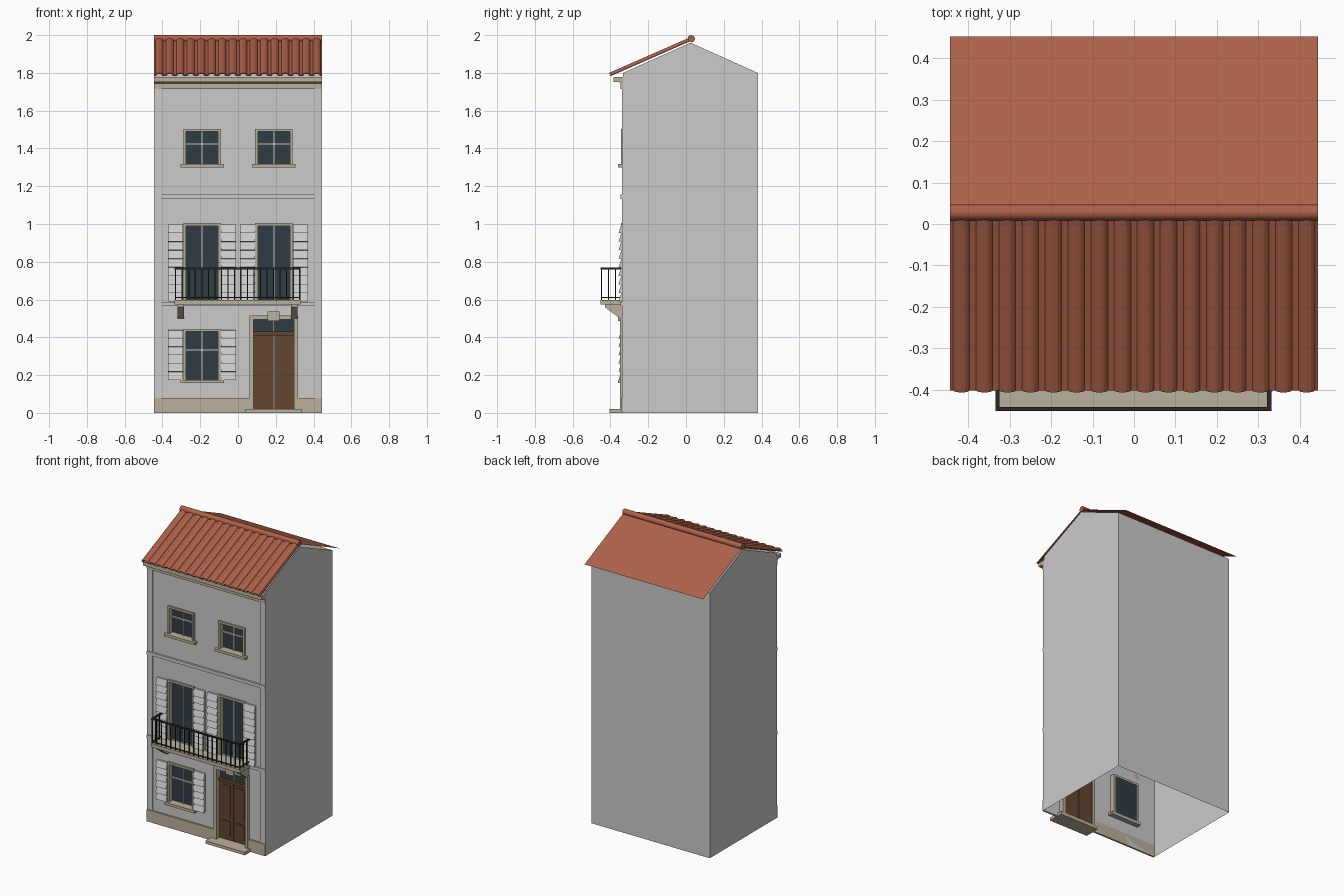
import bpy, bmesh, math
from mathutils import Vector

if "Cube" in bpy.data.objects:
    bpy.data.objects.remove(bpy.data.objects["Cube"])


def material(name, r, g, b):
    m = bpy.data.materials.new(name)
    m.diffuse_color = (r, g, b, 1)
    m.use_nodes = True
    m.node_tree.nodes["Principled BSDF"].inputs["Base Color"].default_value = m.diffuse_color
    return m


STONE = material("stone", 0.50, 0.44, 0.33)
GLASS = material("glass", 0.03, 0.045, 0.06)
WOOD = material("wood", 0.13, 0.06, 0.03)
TILE = material("tile", 0.42, 0.12, 0.065)
IRON = material("iron", 0.02, 0.02, 0.022)


def finish(name, bm, mat=None, normals=True):
    if normals:
        bmesh.ops.recalc_face_normals(bm, faces=bm.faces)
    me = bpy.data.meshes.new(name)
    bm.to_mesh(me)
    bm.free()
    ob = bpy.data.objects.new(name, me)
    bpy.context.collection.objects.link(ob)
    if mat:
        me.materials.append(mat)
    return ob


def boxes(name, items, mat=None):
    """Each item is x0, x1, y0, y1, z0, z1."""
    bm = bmesh.new()
    for x0, x1, y0, y1, z0, z1 in items:
        vs = bmesh.ops.create_cube(bm, size=1)["verts"]
        for v in vs:
            v.co = (x0 + (v.co.x + .5) * (x1 - x0), y0 + (v.co.y + .5) * (y1 - y0),
                    z0 + (v.co.z + .5) * (z1 - z0))
    return finish(name, bm, mat)


def prism(name, pts, spans, mat=None):
    """Extrude a (y, z) profile along x over each span."""
    bm = bmesh.new()
    for x0, x1 in spans:
        f = bm.faces.new([bm.verts.new((x0, y, z)) for y, z in pts])
        r = bmesh.ops.extrude_face_region(bm, geom=[f])
        for g in r["geom"]:
            if isinstance(g, bmesh.types.BMVert):
                g.co.x = x1
        if not f.is_valid or len(f.link_loops if hasattr(f, "link_loops") else [1]) == 0:
            continue
        if all(len(e.link_faces) == 1 for e in f.edges):
            continue
    return finish(name, bm, mat)


W, YF, YB = 0.445, -0.333, 0.38
C, H = 0.19, 0.085          # opening centre and half width
# openings: name, x0, x1, z0, z1
OPEN = [("ground_window", -C - H, -C + H, 0.175, 0.43),
        ("balcony_door_left", -C - H, -C + H, 0.59, 0.99),
        ("balcony_door_right", C - H, C + H, 0.59, 0.99),
        ("upper_window_left", -C - H, -C + H, 1.317, 1.49),
        ("upper_window_right", C - H, C + H, 1.317, 1.49),
        ("door", 0.083, 0.297, 0.0, 0.495)]

# house shell: front grid with openings, gables, back, open underneath
bm = bmesh.new()
xs = sorted({-W, W, *[o[1] for o in OPEN], *[o[2] for o in OPEN]})
zs = sorted({0, 1.8, *[o[3] for o in OPEN], *[o[4] for o in OPEN]})
for x0, x1 in zip(xs, xs[1:]):
    for z0, z1 in zip(zs, zs[1:]):
        cx, cz = (x0 + x1) / 2, (z0 + z1) / 2
        if not any(o[1] < cx < o[2] and o[3] < cz < o[4] for o in OPEN):
            bm.faces.new([bm.verts.new(p) for p in
                          ((x0, YF, z0), (x1, YF, z0), (x1, YF, z1), (x0, YF, z1))])
gable = [(YF, 0), (YB, 0), (YB, 1.8), (0.024, 1.96), (YF, 1.8)]
bm.faces.new([bm.verts.new((W, y, z)) for y, z in gable])
bm.faces.new([bm.verts.new((-W, y, z)) for y, z in reversed(gable)])
bm.faces.new([bm.verts.new(p) for p in
              ((W, YB, 0), (-W, YB, 0), (-W, YB, 1.8), (W, YB, 1.8))])
bmesh.ops.remove_doubles(bm, verts=bm.verts, dist=1e-5)
finish("house_walls", bm, normals=False)

# wall trim
boxes("corner_pilasters", [(s * 0.425 - 0.02, s * 0.425 + 0.02, -0.34, YF, 0.08, 1.72)
                           for s in (-1, 1)])
boxes("string_courses", [(-W, W, -0.346, YF, z, z + 0.022) for z in (0.565, 1.133)])
boxes("plinth", [(-W, 0.06, -0.345, YF, 0, 0.08), (0.315, W, -0.345, YF, 0, 0.08)], STONE)
prism("cornice", [(YF, 1.715), (-0.346, 1.715), (-0.346, 1.745), (-0.358, 1.752),
                  (-0.385, 1.752), (-0.385, 1.778), (YF, 1.778)], [(-W, W)], STONE)

# windows and balcony doors
for name, x0, x1, z0, z1 in OPEN[:-1]:
    t, c = 0.014, (x0 + x1) / 2
    boxes(name + "_surround", [(x0 - t, x0, -0.345, -0.30, z0, z1 + t),
                               (x1, x1 + t, -0.345, -0.30, z0, z1 + t),
                               (x0, x1, -0.345, -0.30, z1, z1 + t)], STONE)
    boxes(name + "_glass", [(x0, x1, -0.308, -0.302, z0, z1)], GLASS)
    bars = [(c - 0.005, c + 0.005, -0.318, -0.308, z0, z1)]
    if "door" not in name:
        zm = z0 + (z1 - z0) * 0.62
        bars.append((x0, x1, -0.318, -0.308, zm - 0.005, zm + 0.005))
        boxes(name + "_sill", [(x0 - 0.03, x1 + 0.03, -0.36, -0.30, z0 - 0.018, z0)], STONE)
    boxes(name + "_bars", bars)
    # louvred shutters
    if "upper" not in name:
        n = round((z1 - z0) / 0.043)
        h = (z1 + 0.008 - z0) / n
        prof = [(YF, z0)]
        for i in range(n):
            prof += [(-0.357, z0 + i * h), (-0.343, z0 + (i + 0.97) * h)]
        prof.append((YF, z0 + n * h))
        prism(name + "_shutters", prof, [(x0 - 0.095, x0 - 0.016), (x1 + 0.016, x1 + 0.095)])

# front door
boxes("door_surround", [(0.06, 0.083, -0.35, -0.30, 0, 0.515),
                        (0.297, 0.318, -0.35, -0.30, 0, 0.515),
                        (0.083, 0.297, -0.35, -0.30, 0.495, 0.515)], STONE)
boxes("door_keystone", [(0.157, 0.22, -0.36, YF, 0.487, 0.537)], STONE)
boxes("door_step", [(0.04, 0.335, -0.405, -0.30, 0, 0.02)], STONE)
boxes("transom_glass", [(0.083, 0.297, -0.308, -0.302, 0.425, 0.495)], GLASS)
boxes("transom_bar", [(0.186, 0.194, -0.316, -0.308, 0.425, 0.495)])
leaf = [(0.083, 0.297, -0.325, -0.302, 0.41, 0.43)]
for s in (-1, 1):
    a, b = sorted((C + s * 0.002, C + s * 0.107))
    leaf.append((a, b, -0.315, -0.302, 0.02, 0.41))
    leaf += [(a + 0.022, b - 0.022, -0.321, -0.315, p, q) for p, q in ((0.05, 0.15), (0.18, 0.39))]
boxes("door_leaves", leaf, WOOD)

# balcony slab and brackets
boxes("balcony_slab", [(-0.335, 0.332, -0.452, YF, 0.573, 0.597)], STONE)
prism("balcony_brackets", [(YF, 0.573), (-0.43, 0.573), (-0.43, 0.56), (-0.35, 0.5), (YF, 0.5)],
      [(-0.32, -0.285), (0.28, 0.315)], STONE)

# balcony railing
XA, XB, YR, r = -0.33, 0.327, -0.447, 0.0028
rail = []
for z, t in ((0.765, 0.005), (0.61, 0.003)):
    rail.append((XA - t, XB + t, YR - t, YR + t, z - t, z + t))
    rail += [(x - t, x + t, YR, YF, z - t, z + t) for x in (XA, XB)]
N = 19
posts = [(XA + (XB - XA) * i / N, YR) for i in range(N + 1)]
posts += [(x, y) for x in (XA, XB) for y in (-0.41, -0.373)]
rail += [(x - r, x + r, y - r, y + r, 0.597, 0.765) for x, y in posts]
boxes("balcony_railing", rail, IRON)

# front tiled slope: repeated round caps and flat channels
lo, hi = Vector((0, -0.402, 1.788)), Vector((0, 0.024, 1.975))
up = Vector((1, 0, 0)).cross((hi - lo).normalized())
N = 16
p = 2 * W / N
prof = []
for i in range(N):
    for k in range(7):
        a = math.pi * k / 6
        prof.append((-W + p * (i + 0.14 + 0.36 * (1 - math.cos(a))), 0.013 * math.sin(a)))
prof = [(-W, 0)] + prof + [(W, 0)]
bm = bmesh.new()
rows = [[bm.verts.new(e + up * h + Vector((x, 0, 0))) for x, h in prof] for e in (lo, hi)]
for i in range(len(prof) - 1):
    bm.faces.new((rows[0][i], rows[0][i + 1], rows[1][i + 1], rows[1][i]))
tiles = finish("front_roof_tiles", bm, TILE, normals=False)
mod = tiles.modifiers.new("thickness", "SOLIDIFY")
mod.thickness = 0.006
mod.offset = -1

# plain back slope
bm = bmesh.new()
bm.faces.new([bm.verts.new(q) for q in ((-W, 0.024, 1.978), (W, 0.024, 1.978),
                                        (W, 0.453, 1.785), (-W, 0.453, 1.785))][::-1])
finish("back_roof", bm, TILE, normals=False)

# ridge
bpy.ops.mesh.primitive_cylinder_add(vertices=16, radius=0.019, depth=2 * W,
                                    location=(0, 0.028, 1.981), rotation=(0, math.pi / 2, 0))
ridge = bpy.context.object
ridge.name = "roof_ridge"
ridge.data.materials.append(TILE)
bpy.ops.object.shade_smooth_by_angle()
